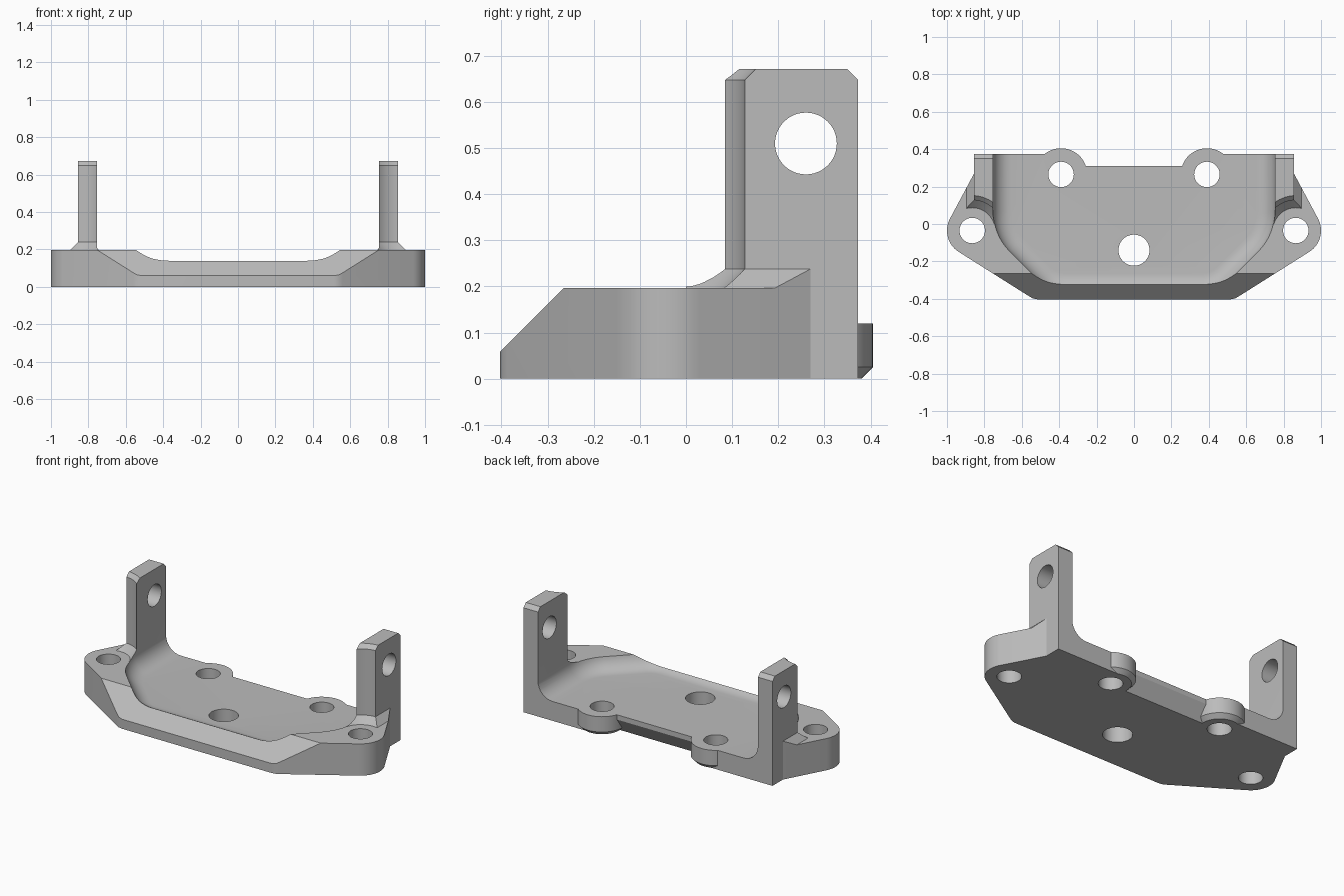
import bpy, bmesh
from math import sin, cos, pi, radians
from mathutils import Vector

if "Cube" in bpy.data.objects:
    bpy.data.objects.remove(bpy.data.objects["Cube"])

grey = bpy.data.materials.new("machined grey")
grey.use_nodes = True
grey.diffuse_color = (0.5, 0.5, 0.5, 1)
grey.node_tree.nodes["Principled BSDF"].inputs["Base Color"].default_value = (0.5, 0.5, 0.5, 1)

EAR = (0.865, -0.035)      # ear screw centre
BOSS = (0.39, 0.265)       # rear boss centre
TOP, FLOOR, WALL, TALL = 0.197, 0.12, 0.755, 0.672


def arc(cx, cy, r, a0, a1, n):
    angles = [radians(a0 + (a1 - a0) * i / n) for i in range(n + 1)]
    return [(cx + r * cos(a), cy + r * sin(a)) for a in angles]


def mirrored(half):
    return half + [(-x, y) for x, y in reversed(half)]


def loft(name, loops):
    """Skin matching closed loops of points and cap both ends."""
    bm = bmesh.new()
    rings = [[bm.verts.new(p) for p in loop] for loop in loops]
    n = len(rings[0])
    for a, b in zip(rings, rings[1:]):
        for i in range(n):
            j = (i + 1) % n
            bm.faces.new((a[i], a[j], b[j], b[i]))
    bm.faces.new(rings[0])
    bm.faces.new(rings[-1])
    bmesh.ops.recalc_face_normals(bm, faces=bm.faces)
    mesh = bpy.data.meshes.new(name)
    bm.to_mesh(mesh)
    bm.free()
    mesh.materials.append(grey)
    obj = bpy.data.objects.new(name, mesh)
    bpy.context.collection.objects.link(obj)
    return obj


def prism(name, pts, axis, lo, hi):
    """Extrude a 2D outline along x, y or z."""
    place = {"x": lambda p, t: (t, p[0], p[1]),
             "y": lambda p, t: (p[0], t, p[1]),
             "z": lambda p, t: (p[0], p[1], t)}[axis]
    return loft(name, [[place(p, t) for p in pts] for t in (lo, hi)])


def lathe(name, centre, profile, n=64):
    """Stack of circles given as (radius, height)."""
    return loft(name, [[(x, y, z) for x, y in arc(*centre, r, 0, 360, n)[:-1]]
                       for r, z in profile])


def combine(target, tool, operation):
    mod = target.modifiers.new(operation, "BOOLEAN")
    mod.operation, mod.solver, mod.object = operation, "EXACT", tool
    bpy.context.view_layer.objects.active = target
    bpy.ops.object.modifier_apply(modifier=mod.name)
    bpy.data.objects.remove(tool)


# Base plate with rounded ears
ear_side = ([(0.515, -0.403), (0.54, -0.398), (0.56, -0.387)]
            + arc(*EAR, 0.135, -58, 28, 16) + [(0.855, 0.27), (0.855, 0.373)])
outline = mirrored(ear_side + [(0.40, 0.373), (0.40, 0.31)])
bracket = prism("mounting_bracket", outline, "z", 0, TOP)

# Sloped front edge and undercut rear edge
combine(bracket, prism("front_slope", [(-0.6, -0.138), (-0.2, 0.262), (-0.6, 0.262)],
                       "x", -1.2, 1.2), "DIFFERENCE")
combine(bracket, prism("rear_undercut", [(0.31, 0.09), (0.243, -0.02), (0.5, -0.02), (0.5, 0.09)],
                       "x", -0.39, 0.39), "DIFFERENCE")

for side in (-1, 1):
    ear = (side * EAR[0], EAR[1])
    boss = (side * BOSS[0], BOSS[1])

    # Rear boss with chamfered underside
    combine(bracket, lathe("rear_boss", boss, [(0.115, 0), (0.14, 0.025), (0.14, 0.16)]), "UNION")

    # Upright lug with sloped foot, trimmed to the base outline
    section = [(0.70, 0.1), (0.91, 0.1), (0.91, 0.183), (0.855, 0.238), (0.855, TALL), (0.70, TALL)]
    lug = prism("upright_lug", [(side * x, z) for x, z in section], "y", 0, 0.373)
    combine(lug, prism("lug_trim", mirrored(ear_side), "z", -0.1, 1), "INTERSECT")

    # Screw-head clearance, flared at the foot and at the top
    clearance = [(0.122, TOP), (0.163, 0.238), (0.163, 0.648), (0.213, 0.698)]
    combine(lug, lathe("head_clearance", ear, clearance), "DIFFERENCE")
    combine(lug, prism("rear_top_chamfer", [(0.323, 0.698), (0.398, 0.623), (0.398, 0.698)],
                       "x", -1, 1), "DIFFERENCE")
    combine(lug, prism("lug_hole", arc(0.26, 0.51, 0.067, 0, 360, 48)[:-1], "x", -1, 1), "DIFFERENCE")
    combine(bracket, lug, "UNION")

# Central pocket with a rounded floor edge, open at the rear
def pocket_loop(inset, z):
    half = (arc(0.367, -0.165, 0.2 - inset, -90, -45, 8)
            + arc(WALL - 0.3, 0.064, 0.3 - inset, -45, 0, 8)
            + [(WALL - inset, 0.6)])
    return [(x, y, z) for x, y in mirrored(half)]


FILLET = 0.1
steps = [i * pi / 16 for i in range(9)]
loops = [pocket_loop(FILLET * (1 - sin(a)), FLOOR + FILLET * (1 - cos(a))) for a in steps]
combine(bracket, loft("pocket", loops + [pocket_loop(0, 1)]), "DIFFERENCE")

# Screw holes
holes = [(0, -0.14, 0.083)]
for side in (-1, 1):
    holes += [(side * EAR[0], EAR[1], 0.068), (side * BOSS[0], BOSS[1], 0.068)]
for x, y, r in holes:
    combine(bracket, lathe("screw_hole", (x, y), [(r, -0.1), (r, 0.3)], 48), "DIFFERENCE")

# Shading
for obj in bpy.context.selected_objects:
    obj.select_set(False)
bracket.select_set(True)
bpy.context.view_layer.objects.active = bracket
bpy.ops.object.shade_smooth_by_angle(angle=radians(25))
